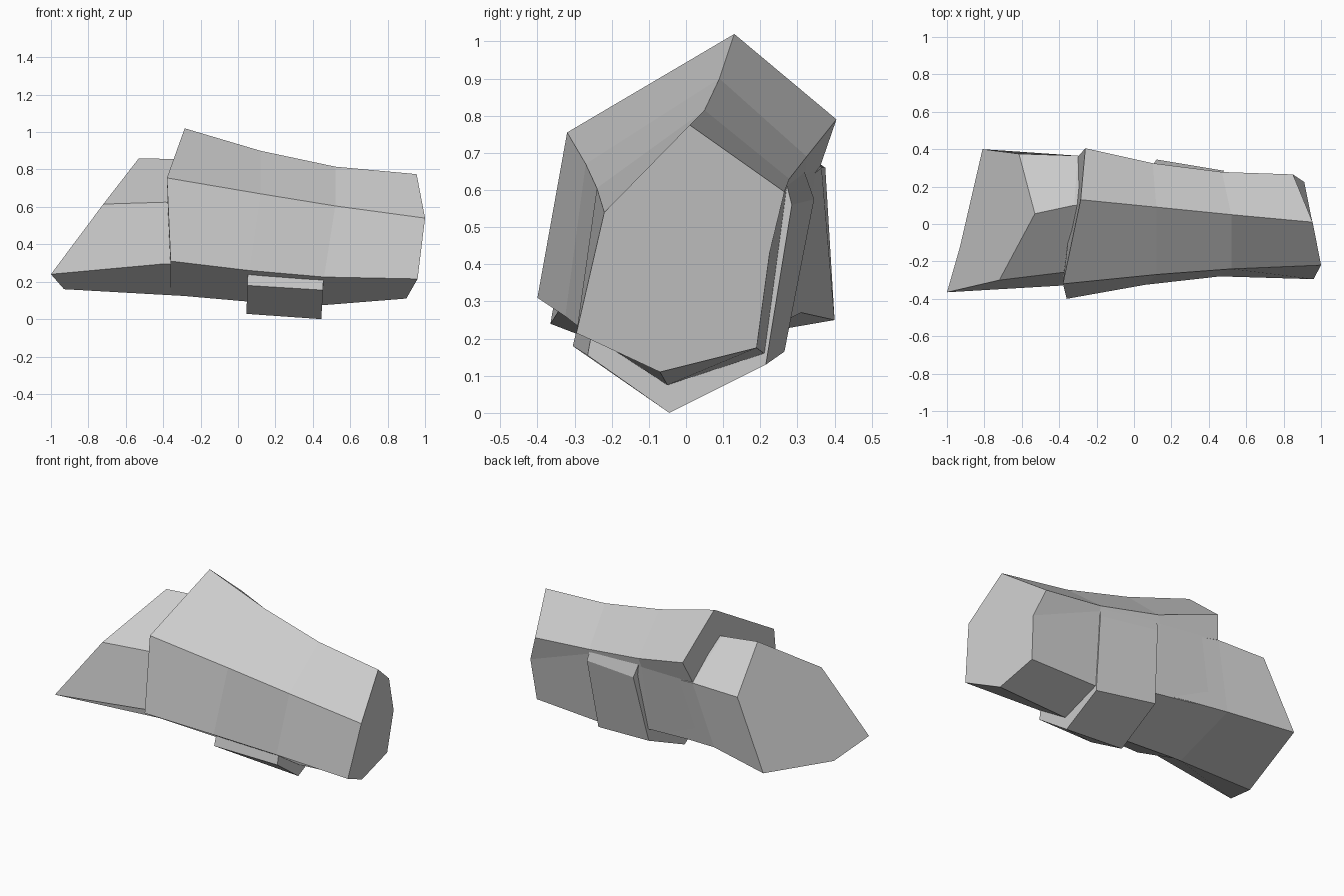
import bpy, bmesh

stone = bpy.data.materials.new("grey_stone")
stone.diffuse_color = (0.6, 0.6, 0.6, 1)


def loft(name, rings):
    """Skin a row of matching cross-sections and close both ends."""
    bm = bmesh.new()
    rows = [[bm.verts.new(p) for p in ring] for ring in rings]
    n = len(rows[0])
    for a, b in zip(rows, rows[1:]):
        for i in range(n):
            j = (i + 1) % n
            bm.faces.new((a[i], a[j], b[j], b[i]))
    bm.faces.new(rows[0])
    bm.faces.new(rows[-1])
    bmesh.ops.recalc_face_normals(bm, faces=bm.faces)
    mesh = bpy.data.meshes.new(name)
    bm.to_mesh(mesh)
    bm.free()
    mesh.materials.append(stone)
    obj = bpy.data.objects.new(name, mesh)
    bpy.context.collection.objects.link(obj)
    return obj


# Slanted end of the rock, running into the main block
# (top, front upper, front lower, bottom, back lower, back upper)
loft("slanted_end", [
    [(-.53, .055, .86), (-.72, -.30, .615), (-1, -.365, .24),
     (-.93, -.12, .16), (-.81, .40, .25), (-.615, .375, .66)],
    [(-.32, .10, .855), (-.39, -.26, .625), (-.40, -.33, .295),
     (-.40, -.08, .13), (-.41, .31, .27), (-.30, .365, .66)],
    [(.15, .06, .80), (.15, -.22, .60), (.15, -.26, .27),
     (.15, -.06, .10), (.15, .25, .24), (.15, .29, .60)],
])

# Main block with an overhanging rim at its left end
# (top, front upper, front lower, bottom, back lower, back kink, back upper)
loft("main_block", [
    [(-.285, .13, 1.02), (-.38, -.32, .755), (-.36, -.40, .31),
     (-.36, -.08, .13), (-.36, .30, .27), (-.30, .36, .66), (-.26, .405, .79)],
    [(.12, .09, .90), (.12, -.27, .67), (.06, -.325, .26),
     (.04, -.06, .095), (.06, .26, .235), (.08, .32, .64), (.10, .325, .69)],
    [(.52, .05, .815), (.52, -.24, .605), (.46, -.28, .225),
     (.46, -.05, .075), (.46, .21, .16), (.47, .27, .60), (.47, .278, .63)],
    [(.955, .01, .775), (1, -.22, .54), (.96, -.295, .215),
     (.90, -.07, .11), (.89, .19, .175), (.91, .225, .43), (.85, .265, .595)],
])

# Raised band wrapping the underside and back
loft("lower_band", [
    [(.06, -.25, .40), (.05, -.305, .18), (.045, -.05, .028),
     (.07, .265, .165), (.12, .345, .575), (.10, .315, .66), (.10, .10, .60)],
    [(.46, -.22, .40), (.455, -.265, .155), (.445, -.045, 0),
     (.45, .215, .13), (.48, .285, .56), (.47, .27, .62), (.46, .08, .55)],
])
